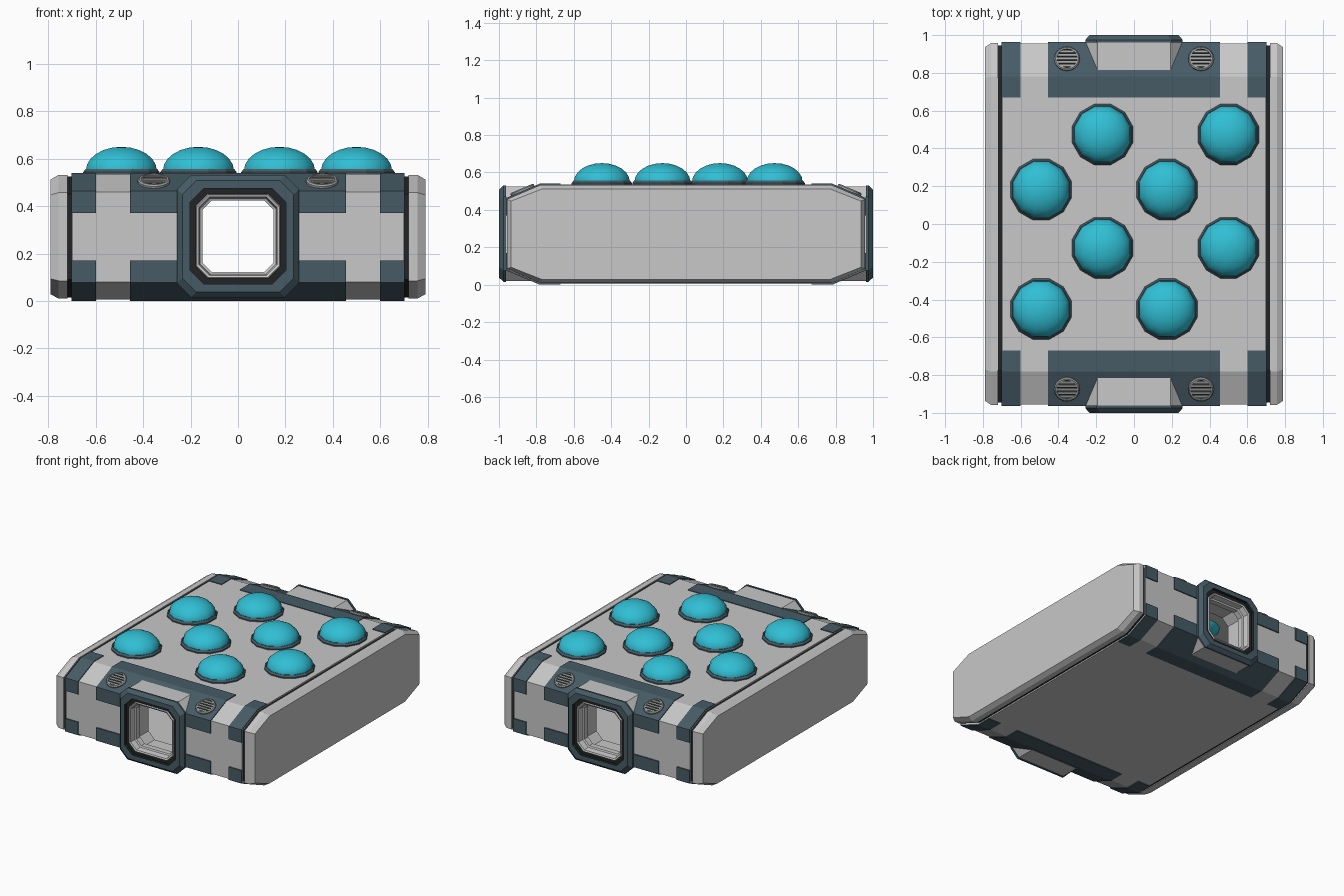
import bpy, bmesh, math
from mathutils import Matrix

if "Cube" in bpy.data.objects:
    bpy.data.objects.remove(bpy.data.objects["Cube"])


def material(name, rgb):
    m = bpy.data.materials.new(name)
    m.diffuse_color = (*rgb, 1)
    m.use_nodes = True
    m.node_tree.nodes["Principled BSDF"].inputs["Base Color"].default_value = m.diffuse_color
    return m


GREY = material("light grey", (0.58, 0.58, 0.58))
MID = material("mid grey", (0.36, 0.37, 0.37))
SLATE = material("dark slate", (0.062, 0.105, 0.13))
BLACK = material("near black", (0.015, 0.017, 0.018))
CYAN = material("cyan", (0.03, 0.52, 0.66))


def finish(bm, name, mats):
    bmesh.ops.recalc_face_normals(bm, faces=bm.faces)
    me = bpy.data.meshes.new(name)
    bm.to_mesh(me)
    bm.free()
    for m in mats:
        me.materials.append(m)
    ob = bpy.data.objects.new(name, me)
    bpy.context.collection.objects.link(ob)
    return ob


def loft(name, loops, mats, strips=None, cyclic=False):
    """Bridge equal-length loops; ends are capped unless cyclic."""
    bm = bmesh.new()
    vs = [[bm.verts.new(p) for p in lp] for lp in loops]
    n = len(vs[0])
    for k in range(len(vs) if cyclic else len(vs) - 1):
        a, b = vs[k], vs[(k + 1) % len(vs)]
        for i in range(n):
            f = bm.faces.new((a[i], a[(i + 1) % n], b[(i + 1) % n], b[i]))
            f.material_index = strips[k] if strips else 0
    if not cyclic:
        bm.faces.new(vs[0])
        bm.faces.new(vs[-1])
    return finish(bm, name, mats)


def at_x(profile, x):
    return [(x, y, z) for y, z in profile]


def prism(name, profile, x0, x1, mat):
    return loft(name, [at_x(profile, x0), at_x(profile, x1)], [mat])


def octagon(h, z0, z1, dy, dz):
    """Chamfered side profile in (y, z)."""
    return [(-h, z0 + dz), (-h + dy, z0), (h - dy, z0), (h, z0 + dz),
            (h, z1 - dz), (h - dy, z1), (-h + dy, z1), (-h, z1 - dz)]


def apply_cut(ob, cutter):
    mod = ob.modifiers.new("cut", 'BOOLEAN')
    mod.operation, mod.solver, mod.object = 'DIFFERENCE', 'EXACT', cutter
    bpy.context.view_layer.objects.active = ob
    bpy.ops.object.modifier_apply(modifier=mod.name)
    bpy.data.objects.remove(cutter)


# Hollow body shell, open at the front and back
body = prism("body_shell", octagon(0.955, 0.005, 0.535, 0.175, 0.075), -0.7, 0.7, GREY)
apply_cut(body, prism("hollow_cutter", octagon(0.93, 0.03, 0.51, 0.17, 0.073), -0.68, 0.68, GREY))
apply_cut(body, prism("port_cutter", [(-1.2, 0.09), (1.2, 0.09), (1.2, 0.455), (-1.2, 0.455)], -0.18, 0.18, GREY))

# Side seams and bevelled side panels
for s, side in ((-1, "left"), (1, "right")):
    prism(side + "_seam", octagon(0.945, 0.015, 0.525, 0.175, 0.075), s * 0.7, s * 0.722, BLACK)
    big = octagon(0.957, 0.01, 0.532, 0.175, 0.075)
    small = octagon(0.935, 0.028, 0.512, 0.165, 0.065)
    loft(side + "_panel", [at_x(big, s * 0.72), at_x(big, s * 0.757), at_x(small, s * 0.79)], [GREY])

# Dark trim plates wrapping over the front and back edges, top and bottom
WRAP_OUT = [(0.67, 0.27), (0.782, 0.27), (0.963, 0.193), (0.963, 0.1)]
WRAP_IN = [(0.953, 0.1), (0.953, 0.188), (0.779, 0.262), (0.67, 0.262)]
FLAT = [(0.67, 0.27), (0.782, 0.27), (0.963, 0.193), (0.955, 0.188), (0.779, 0.262), (0.67, 0.262)]
SPANS = [(-0.702, -0.6, 1), (-0.455, -0.2, 1), (-0.2, 0.2, 0), (0.2, 0.455, 1), (0.6, 0.702, 1)]
for sy, end in ((-1, "front"), (1, "back")):
    for sz, level in ((-1, "bottom"), (1, "top")):
        for x0, x1, wrap in SPANS:
            prof = WRAP_OUT + WRAP_IN if wrap else FLAT
            prism(f"{end}_{level}_trim", [(sy * y, 0.27 + sz * z) for y, z in prof], x0, x1, SLATE)


# Port: octagonal housing, slate collar, black groove and stepped grey lip
def port_loop(half, cut, y, cz=0.273):
    a, b = half, half - cut
    pts = [(a, b), (b, a), (-b, a), (-a, b), (-a, -b), (-b, -a), (b, -a), (a, -b)]
    return [(x, y, cz + z) for x, z in pts]


STEPS = [(0.253, 0.06, 0.76, 0), (0.253, 0.06, 0.962, 1), (0.258, 0.06, 0.962, 1),
         (0.258, 0.06, 0.975, 1), (0.235, 0.058, 1.0, 1), (0.202, 0.058, 1.0, 2),
         (0.202, 0.058, 0.98, 2), (0.178, 0.05, 0.98, 0), (0.175, 0.05, 0.99, 0),
         (0.165, 0.045, 0.985, 0), (0.16, 0.043, 0.945, 0), (0.15, 0.038, 0.94, 0),
         (0.15, 0.038, 0.9, 0), (0.18, 0.05, 0.9, 0), (0.18, 0.05, 0.76, 0)]
for sy, end in ((-1, "front"), (1, "back")):
    loft(end + "_port", [port_loop(h, c, sy * y) for h, c, y, _ in STEPS],
         [GREY, SLATE, BLACK], [m for *_, m in STEPS], cyclic=True)


# Round slatted vents on the upper slopes
def circle(r, z, n=20):
    return [(r * math.cos(2 * math.pi * i / n), r * math.sin(2 * math.pi * i / n), z) for i in range(n)]


TILT = math.atan2(0.077, 0.181)
for sy, end in ((-1, "front"), (1, "back")):
    for x in (-0.355, 0.355):
        place = Matrix.Translation((x, sy * 0.873, 0.502)) @ Matrix.Rotation(-sy * TILT, 4, 'X')
        rim = loft(end + "_vent_rim", [circle(0.068, -0.01), circle(0.068, 0.008), circle(0.062, 0.014),
                                       circle(0.054, 0.014), circle(0.054, -0.01)], [MID], cyclic=True)
        well = loft(end + "_vent_well", [circle(0.056, -0.01), circle(0.056, 0.003)], [BLACK])
        parts = [rim, well]
        for k in range(-2, 3):
            y = k * 0.02
            w = math.sqrt(0.055 ** 2 - y * y)
            parts.append(prism(end + "_vent_slat", [(y - 0.006, 0), (y + 0.006, 0), (y + 0.006, 0.01),
                                                    (y - 0.006, 0.01)], -w, w, MID))
        for p in parts:
            p.matrix_world = place

# Domes in staggered rows, each with a dark seat ring
for x, y in [(x + dx, y + dy) for x, y in ((-0.167, 0.474), (-0.492, 0.182))
             for dx in (0, 0.667) for dy in (0, -0.6 if y > 0.3 else -0.632)]:
    spin = Matrix.Rotation(math.pi / 12, 4, 'Z')
    seat = loft("dome_seat", [circle(0.167, 0.525, 12), circle(0.167, 0.543, 12),
                              circle(0.157, 0.556, 12)], [SLATE])
    seat.matrix_world = Matrix.Translation((x, y, 0)) @ spin
    bm = bmesh.new()
    bmesh.ops.create_uvsphere(bm, u_segments=12, v_segments=12, radius=1)
    for f in bm.faces:
        f.smooth = True
    bm.transform(Matrix.Diagonal((0.155, 0.155, 0.1, 1)))
    dome = finish(bm, "dome", [CYAN])
    dome.matrix_world = Matrix.Translation((x, y, 0.55)) @ spin
